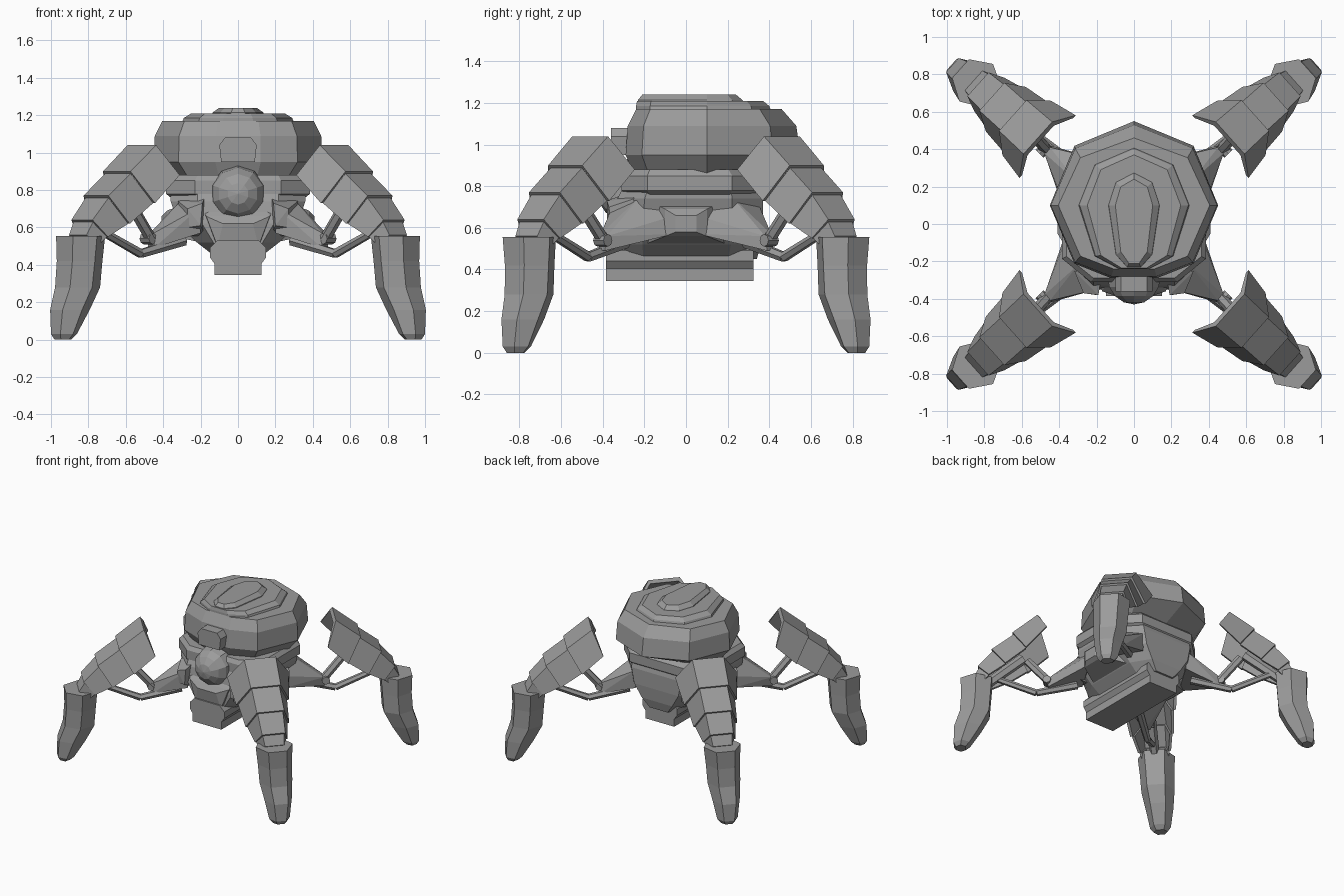
import bpy, bmesh, math
from mathutils import Vector

cube = bpy.data.objects.get("Cube")
if cube:
    bpy.data.objects.remove(cube, do_unlink=True)

metal = bpy.data.materials.new("grey metal")
metal.use_nodes = True
grey = (0.33, 0.33, 0.33, 1)
metal.diffuse_color = grey
metal.node_tree.nodes["Principled BSDF"].inputs["Base Color"].default_value = grey


def finish(name, bm):
    bmesh.ops.recalc_face_normals(bm, faces=bm.faces[:])
    mesh = bpy.data.meshes.new(name)
    bm.to_mesh(mesh)
    bm.free()
    mesh.materials.append(metal)
    obj = bpy.data.objects.new(name, mesh)
    bpy.context.collection.objects.link(obj)
    return obj


def loft(name, rings):
    """Skin closed rings of equal length and cap both ends."""
    bm = bmesh.new()
    rows = [[bm.verts.new(p) for p in ring] for ring in rings]
    n = len(rows[0])
    for a, b in zip(rows, rows[1:]):
        for i in range(n):
            j = (i + 1) % n
            bm.faces.new((a[i], a[j], b[j], b[i]))
    bm.faces.new(rows[0])
    bm.faces.new(rows[-1])
    return finish(name, bm)


def hull(name, points):
    bm = bmesh.new()
    for p in points:
        bm.verts.new(p)
    bmesh.ops.convex_hull(bm, input=bm.verts[:])
    loose = [v for v in bm.verts if not v.link_faces]
    bmesh.ops.delete(bm, geom=loose, context='VERTS')
    bmesh.ops.dissolve_limit(bm, angle_limit=0.02, verts=bm.verts[:], edges=bm.edges[:])
    return finish(name, bm)


def turret_ring(z, r, front, back):
    """Octagon with a corner at the back and its front corner cut off."""
    yc, d = 0.1, math.sqrt(0.5)
    right = [(r * d, yc + (back - yc) * d), (r, yc),
             (r * d, yc + (front - yc) * 0.8), (r * 0.27, front)]
    left = [(-x, y) for x, y in reversed(right)]
    return [(x, y, z) for x, y in [(0, back)] + right + left]


def slab(z, x, y0, y1, cut=0.6):
    """Horizontal rectangle with clipped corners."""
    return [(a, b, z) for a, b in (
        (-x * cut, y0), (x * cut, y0), (x, y0 * cut), (x, y1 * cut),
        (x * cut, y1), (-x * cut, y1), (-x, y1 * cut), (-x, y0 * cut))]


def rod(name, a, b, r0, r1, n=6):
    a, b = Vector(a), Vector(b)
    q = (b - a).to_track_quat('Z', 'Y')
    angles = [2 * math.pi * i / n for i in range(n)]
    ring = [Vector((math.cos(t), math.sin(t), 0)) for t in angles]
    return loft(name, [[p + q @ (v * r) for v in ring] for p, r in ((a, r0), (b, r1))])


# Turret shell with stepped lid
loft("turret_shell", [turret_ring(*r) for r in (
    (0.86, 0.37, -0.25, 0.35), (0.95, 0.45, -0.29, 0.55),
    (1.09, 0.445, -0.28, 0.53), (1.17, 0.405, -0.24, 0.46))])
loft("turret_lid", [turret_ring(*r) for r in (
    (1.16, 0.30, -0.24, 0.41), (1.185, 0.29, -0.24, 0.40), (1.21, 0.25, -0.235, 0.37))])
loft("top_hatch", [turret_ring(*r) for r in (
    (1.20, 0.14, -0.23, 0.28), (1.215, 0.135, -0.23, 0.27), (1.24, 0.10, -0.21, 0.24))])

# Collar and lower hull
loft("collar", [slab(*r) for r in (
    (0.76, 0.36, -0.29, 0.35), (0.78, 0.385, -0.31, 0.37),
    (0.85, 0.385, -0.31, 0.37), (0.88, 0.36, -0.29, 0.34))])
loft("lower_hull", [slab(*r) for r in (
    (0.45, 0.13, -0.34, 0.34), (0.52, 0.22, -0.35, 0.36), (0.62, 0.32, -0.35, 0.37),
    (0.74, 0.36, -0.33, 0.37), (0.78, 0.36, -0.31, 0.36))])

# Keel: one cross-section drawn along the body
half = ((0.125, 0.345), (0.125, 0.405), (0.15, 0.44), (0.15, 0.49), (0.11, 0.53))
section = list(half) + [(-x, z) for x, z in reversed(half)]
loft("keel", [[(x, y, z) for x, z in section] for y in (-0.385, 0.325)])

# Chin funnel below the eye
hull("chin", [(s * x, y, z) for s in (-1, 1) for x, y, z in (
    (0.11, -0.37, 0.50), (0.17, -0.36, 0.66), (0.20, -0.28, 0.72),
    (0.11, -0.25, 0.48), (0.08, -0.39, 0.62), (0.10, -0.25, 0.78))])

# Round faceted eye facing forward
bm = bmesh.new()
bmesh.ops.create_uvsphere(bm, u_segments=10, v_segments=8, radius=0.15)
for v in bm.verts:
    x, y, z = v.co
    v.co = (x, -0.28 - z, 0.78 + y)
finish("eye", bm)

# Nozzle above the eye
nose = ((-0.09, 0.95), (0.09, 0.95), (0.10, 1.04), (0.07, 1.08), (-0.07, 1.08), (-0.10, 1.04))
loft("nozzle", [[(x, y, z) for x, z in nose] for y in (-0.36, -0.18)])

# Side pods and cheeks
for side, s in (("left", 1), ("right", -1)):
    hull(side + "_side_pod", [(s * x, y * m, z) for m in (-1, 1) for x, y, z in (
        (0.41, 0.05, 0.66), (0.41, 0.05, 0.58), (0.38, 0.10, 0.69), (0.38, 0.10, 0.56),
        (0.25, 0.20, 0.74), (0.20, 0.20, 0.52))])
    hull(side + "_cheek", [(s * x, y, z) for x, y, z in (
        (0.19, -0.38, 0.73), (0.27, -0.37, 0.70), (0.20, -0.38, 0.61), (0.27, -0.36, 0.60),
        (0.17, -0.25, 0.78), (0.32, -0.25, 0.74), (0.17, -0.25, 0.55), (0.30, -0.25, 0.56))])

# Leg plates: distance out, height and half width of the top edge, then of the flap edge
plates = (
    (0.69, 1.04, 0.115, 0.62, 0.88, 0.225),
    (0.87, 0.90, 0.11, 0.77, 0.73, 0.195),
    (1.02, 0.77, 0.10, 0.92, 0.62, 0.16),
    (1.12, 0.64, 0.085, 1.04, 0.55, 0.12),
    (1.15, 0.56, 0.07, 1.09, 0.50, 0.09))
# Foot: height, outer reach, inner reach, half width, sideways shift
foot = (
    (0.00, 1.28, 1.21, 0.05, -0.015), (0.03, 1.295, 1.18, 0.075, -0.015),
    (0.16, 1.29, 1.10, 0.10, -0.015), (0.28, 1.25, 1.04, 0.12, -0.01),
    (0.42, 1.24, 1.03, 0.125, -0.005), (0.555, 1.245, 1.02, 0.135, 0))


def build_leg(tag, mx, my):
    out = Vector((mx * 0.745, my * 0.667, 0))
    side = Vector((mx * -0.667, my * 0.745, 0))

    def at(s, w, z):
        return out * s + side * w + Vector((0, 0, z))

    def channel(p, k):
        s, z, a, fs, fz, b = p
        s, z, a, b = s - (1 - k) * 0.1, z - (1 - k) * 0.15, a * k, b * k
        t = 0.02
        return [at(fs, b, fz), at(s, a, z), at(s, -a, z), at(fs, -b, fz),
                at(fs, -b + t, fz), at(s - t, -a + t / 2, z - t),
                at(s - t, a - t / 2, z - t), at(fs, b - t, fz)]

    for i, (p, q) in enumerate(zip(plates, plates[1:])):
        loft(f"{tag}_leg_plate_{i + 1}", [channel(p, 1 if i == 0 else 0.92), channel(q, 1)])

    rings = []
    for z, s1, s0, w, c in foot:
        m = (s0 + s1) / 2
        rings.append([at(s1, c + w * 0.5, z), at(m, c + w, z), at(s0, c + w * 0.55, z),
                      at(s0, c - w * 0.55, z), at(m, c - w, z), at(s1, c - w * 0.5, z)])
    loft(tag + "_foot", rings)

    def pos(x, y, z):
        return (mx * x, my * y, z)

    # Hip bracket, struts and inner limb
    hull(tag + "_hip", [pos(*p) for p in (
        (0.34, 0.02, 0.67), (0.37, 0.06, 0.57), (0.20, 0.35, 0.71), (0.20, 0.34, 0.57),
        (0.30, 0.22, 0.75), (0.48, 0.38, 0.56), (0.45, 0.41, 0.57), (0.48, 0.39, 0.49),
        (0.45, 0.42, 0.49))])
    elbow = pos(0.52, 0.47, 0.46)
    rod(tag + "_lower_strut", pos(0.29, 0.29, 0.53), elbow, 0.03, 0.025)
    rod(tag + "_outer_strut", elbow, pos(0.73, 0.66, 0.58), 0.025, 0.022)
    rod(tag + "_upper_strut", pos(0.46, 0.39, 0.53), pos(0.57, 0.51, 0.72), 0.03, 0.03)
    rod(tag + "_knuckle", pos(0.455, 0.425, 0.54), pos(0.505, 0.375, 0.54), 0.03, 0.03, 8)
    rod(tag + "_inner_limb", at(0.80, 0, 0.74), at(1.09, 0, 0.51), 0.04, 0.035)


for tag, mx, my in (("front_left", 1, -1), ("front_right", -1, -1),
                    ("back_left", 1, 1), ("back_right", -1, 1)):
    build_leg(tag, mx, my)
